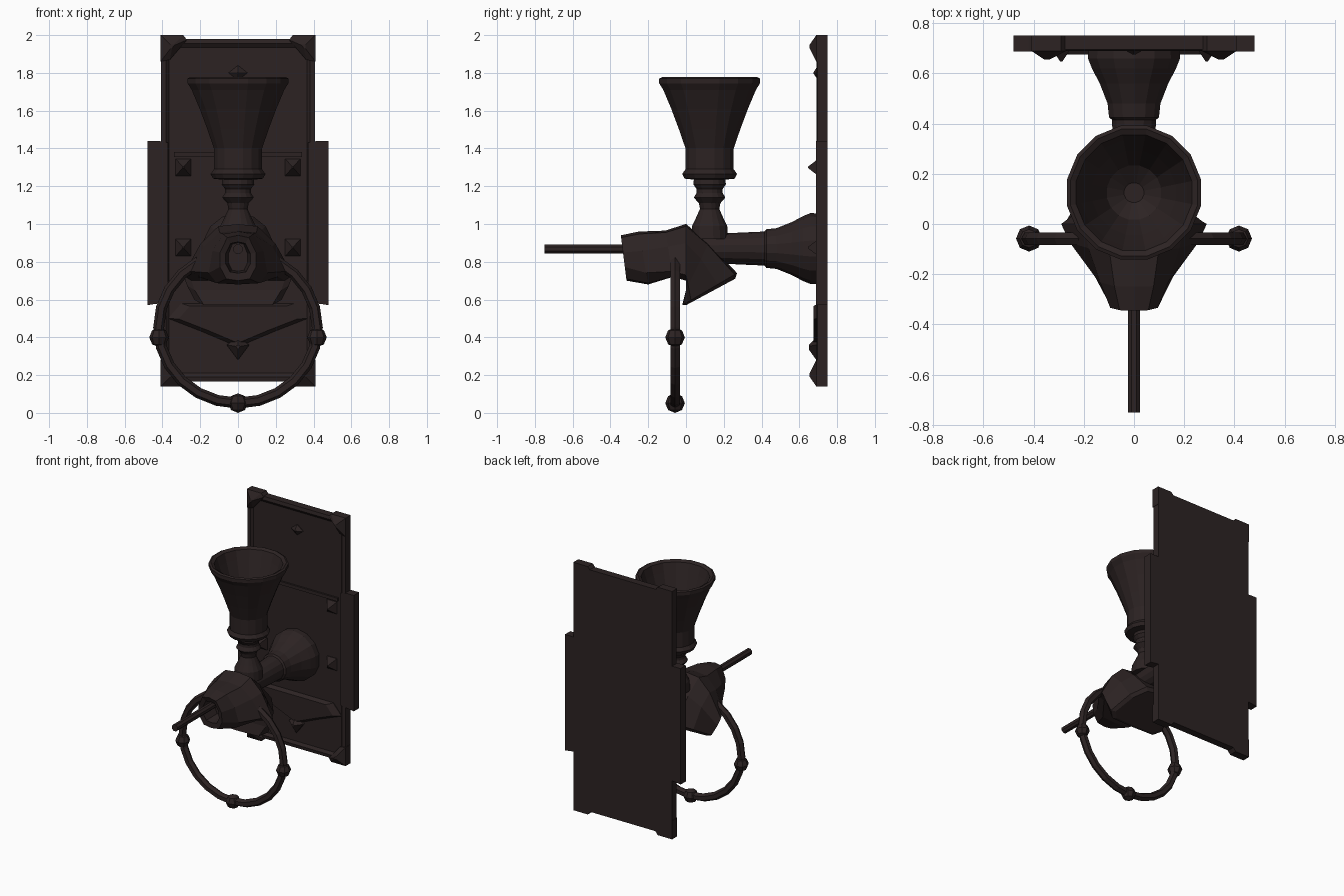
import bpy, bmesh, math
from mathutils import Vector, Matrix

if "Cube" in bpy.data.objects:
    bpy.data.objects.remove(bpy.data.objects["Cube"])

iron = bpy.data.materials.new("dark brown iron")
iron.diffuse_color = (0.025, 0.0165, 0.0165, 1)
iron.use_nodes = True
iron.node_tree.nodes["Principled BSDF"].inputs["Base Color"].default_value = iron.diffuse_color


def finish(name, bm):
    bmesh.ops.recalc_face_normals(bm, faces=bm.faces)
    me = bpy.data.meshes.new(name)
    bm.to_mesh(me)
    bm.free()
    me.materials.append(iron)
    ob = bpy.data.objects.new(name, me)
    bpy.context.collection.objects.link(ob)
    return ob


def skin(name, rings, caps=True):
    """Join rings of points with quads and close both ends."""
    bm = bmesh.new()
    vs = [[bm.verts.new(p) for p in r] for r in rings]
    n = len(vs[0])
    for a, b in zip(vs, vs[1:]):
        for i in range(n):
            j = (i + 1) % n
            bm.faces.new((a[i], a[j], b[j], b[i]))
    if caps:
        bm.faces.new(vs[0])
        bm.faces.new(vs[-1])
    return finish(name, bm)


def lathe(name, profile, centre, axis, n=14):
    """Profile is (radius, position along axis)."""
    rings = []
    for r, t in profile:
        ring = []
        for i in range(n):
            a = 2 * math.pi * (i + 0.5) / n
            c, s = r * math.cos(a), r * math.sin(a)
            ring.append((centre[0] + c, centre[1] + s, t) if axis == 'z'
                        else (centre[0] + c, t, centre[1] + s))
        rings.append(ring)
    return skin(name, rings)


def prism(name, poly, back, front, taper=1.0, sx=1, mid=None):
    """Extrude an x-z outline towards the front, shrinking by taper after mid."""
    cx = sum(p[0] for p in poly) / len(poly)
    cz = sum(p[1] for p in poly) / len(poly)
    if mid is None:
        mid = front + 0.02 if taper < 1 else front
    rings = [[(sx * x, back, z) for x, z in poly], [(sx * x, mid, z) for x, z in poly]]
    if taper < 1:
        rings.append([(sx * (cx + (x - cx) * taper), front, cz + (z - cz) * taper) for x, z in poly])
    return skin(name, rings)


def rect(x0, x1, z0, z1):
    return [(x0, z0), (x1, z0), (x1, z1), (x0, z1)]


def ring_rect(x, z0, z1, y):
    return [(px, y, pz) for px, pz in rect(-x, x, z0, z1)]


# backplate with raised rim and sunken panel
skin("backplate", [ring_rect(0.407, 0.165, 1.98, 0.75), ring_rect(0.407, 0.165, 1.98, 0.695),
                   ring_rect(0.38, 0.19, 1.955, 0.69), ring_rect(0.365, 0.21, 1.935, 0.705)])
prism("panel_ridge", rect(-0.34, 0.34, 1.355, 1.38), 0.72, 0.692)

# lower ornament: chevron band with a pointed drop
prism("chevron_panel", [(-0.30, 0.58), (-0.37, 0.50), (-0.19, 0.43), (0, 0.35),
                        (0.19, 0.43), (0.37, 0.50), (0.30, 0.58)], 0.72, 0.675, 0.85, mid=0.70)
prism("chevron_drop", [(-0.06, 0.36), (0, 0.28), (0.06, 0.36), (0, 0.40)], 0.72, 0.65, 0.2, mid=0.69)

for s, side in ((-1, "left"), (1, "right")):
    # side wings, corner blocks
    prism("wing_" + side, [(0.37, 0.585), (0.45, 0.575), (0.48, 0.57), (0.48, 1.44),
                           (0.42, 1.44), (0.37, 1.43)], 0.75, 0.687, 1, s)
    for top in (True, False):
        poly = [(0.41, 2.0), (0.29, 2.0), (0.27, 1.975), (0.36, 1.87), (0.41, 1.86)]
        if not top:
            poly = [(x, 2.14 - z) for x, z in poly]
        prism("corner_block_" + side, poly, 0.75, 0.655, 0.15, s, 0.69)
    # pyramid studs
    for z in (1.30, 0.875):
        prism("stud_" + side, [(0.25, z - 0.045), (0.33, z - 0.045), (0.33, z + 0.045), (0.25, z + 0.045)],
              0.72, 0.647, 0.1, s, 0.70)
prism("top_stud", [(-0.05, 1.80), (0, 1.76), (0.05, 1.80), (0, 1.84)], 0.72, 0.675, 0.1, mid=0.70)

# wall mount and arm
lathe("wall_arm", [(0.07, 0.0), (0.08, 0.2), (0.085, 0.3), (0.09, 0.415), (0.102, 0.425),
                   (0.108, 0.48), (0.14, 0.56), (0.172, 0.62), (0.188, 0.66), (0.185, 0.71)],
      (0, 0.87), 'y')

# hollow cup on its turned stem
lathe("cup", [(0.10, 0.92), (0.095, 0.99), (0.075, 1.03), (0.052, 1.08), (0.058, 1.11), (0.085, 1.14),
              (0.07, 1.165), (0.07, 1.185), (0.088, 1.21), (0.085, 1.235), (0.135, 1.24),
              (0.148, 1.265), (0.13, 1.29), (0.13, 1.40), (0.165, 1.50), (0.207, 1.61),
              (0.25, 1.71), (0.272, 1.745), (0.272, 1.77), (0.258, 1.777), (0.235, 1.765),
              (0.215, 1.70), (0.17, 1.57), (0.11, 1.42), (0.04, 1.37)], (0, 0.125), 'z', 16)

# spout head: lofted from a round hollow mouth to a bell-shaped tilted collar
ROUND = [(0, 1), (0.6, 0.95), (1, 0.62), (1, 0.30), (0.65, 0.04), (0, 0)]
BELL = [(0, 1), (0.36, 0.96), (0.68, 0.66), (1, 0.10), (0.85, 0.0), (0, 0)]
sections = [  # top y, top z, bottom y, bottom z, half width, bell amount
    (-0.20, 0.90, -0.20, 0.75, 0.05, 0), (-0.33, 0.905, -0.315, 0.74, 0.065, 0),
    (-0.345, 0.94, -0.315, 0.70, 0.095, 0), (-0.25, 0.96, -0.20, 0.68, 0.155, 0.4),
    (-0.11, 0.965, -0.07, 0.72, 0.255, 0.9), (0.0, 1.0, 0.0, 0.70, 0.29, 1),
    (0.12, 0.90, 0.0, 0.65, 0.27, 1), (0.27, 0.74, -0.02, 0.57, 0.23, 0.7),
    (0.26, 0.71, 0.0, 0.57, 0.20, 0.7)]
rings = []
for ty, tz, by, bz, w, k in sections:
    half = [(a[0] * (1 - k) + b[0] * k, a[1] * (1 - k) + b[1] * k) for a, b in zip(ROUND, BELL)]
    full = half + [(-x, v) for x, v in half[-2:0:-1]]
    rings.append([(x * w, by + (ty - by) * v, bz + (tz - bz) * v) for x, v in full])
skin("spout_head", rings)

# rod sticking out of the mouth
lathe("rod", [(0.026, -0.75), (0.026, -0.15)], (0, 0.867), 'y', 8)

# hanging ring with beads
RX, RZ, CZ, Y = 0.42, 0.40, 0.452, -0.058
loop = []
for i in range(25):
    a = 2 * math.pi * i / 24
    d = Vector((math.sin(a), 0, -math.cos(a)))
    c = Vector((d.x * RX, Y, CZ + d.z * RZ))
    loop.append([c + d * (0.029 * math.cos(b)) + Vector((0, 0.029 * math.sin(b), 0))
                 for b in (math.pi * j / 3 for j in range(6))])
skin("hanging_ring", loop, caps=False)
for name, x, z in (("left", -0.418, 0.40), ("right", 0.418, 0.40), ("bottom", 0, 0.052)):
    bm = bmesh.new()
    bmesh.ops.create_uvsphere(bm, u_segments=8, v_segments=4, radius=0.052,
                              matrix=Matrix.Translation((x, Y, z)))
    finish("ring_bead_" + name, bm)
